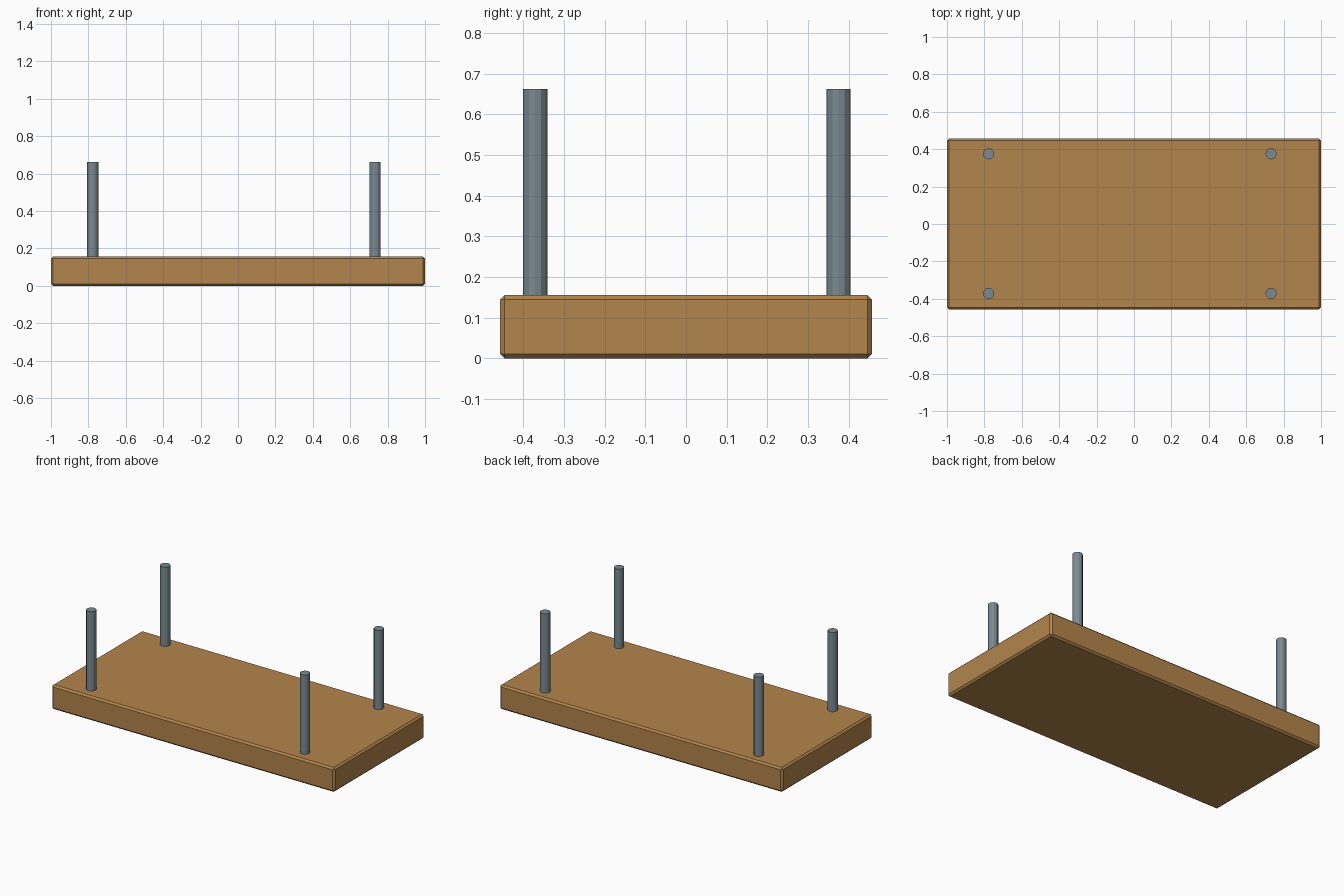
import bpy

if "Cube" in bpy.data.objects:
    bpy.data.objects.remove(bpy.data.objects["Cube"])


def material(name, color):
    m = bpy.data.materials.new(name)
    m.diffuse_color = (*color, 1)
    m.use_nodes = True
    m.node_tree.nodes["Principled BSDF"].inputs["Base Color"].default_value = m.diffuse_color
    return m


wood = material("wood", (0.45, 0.235, 0.072))
steel = material("steel", (0.20, 0.255, 0.283))

# Wooden slab with narrow chamfered edges
bpy.ops.mesh.primitive_cube_add(size=1, location=(0, 0, 0.078))
slab = bpy.context.object
slab.name = "slab"
slab.scale = (2, 0.914, 0.156)
bpy.ops.object.transform_apply(location=False, scale=True)
slab.data.materials.append(wood)
bevel = slab.modifiers.new("chamfer", "BEVEL")
bevel.width = 0.011
bevel.segments = 1

# Four upright rods standing on the slab
BOTTOM, TOP = 0.156, 0.663
for side, x in (("left", -0.777), ("right", 0.733)):
    for end, y in (("front", -0.371), ("back", 0.375)):
        bpy.ops.mesh.primitive_cylinder_add(
            vertices=12, radius=0.03, depth=TOP - BOTTOM,
            location=(x, y, (TOP + BOTTOM) / 2))
        rod = bpy.context.object
        rod.name = f"{end}_{side}_rod"
        rod.data.materials.append(steel)
